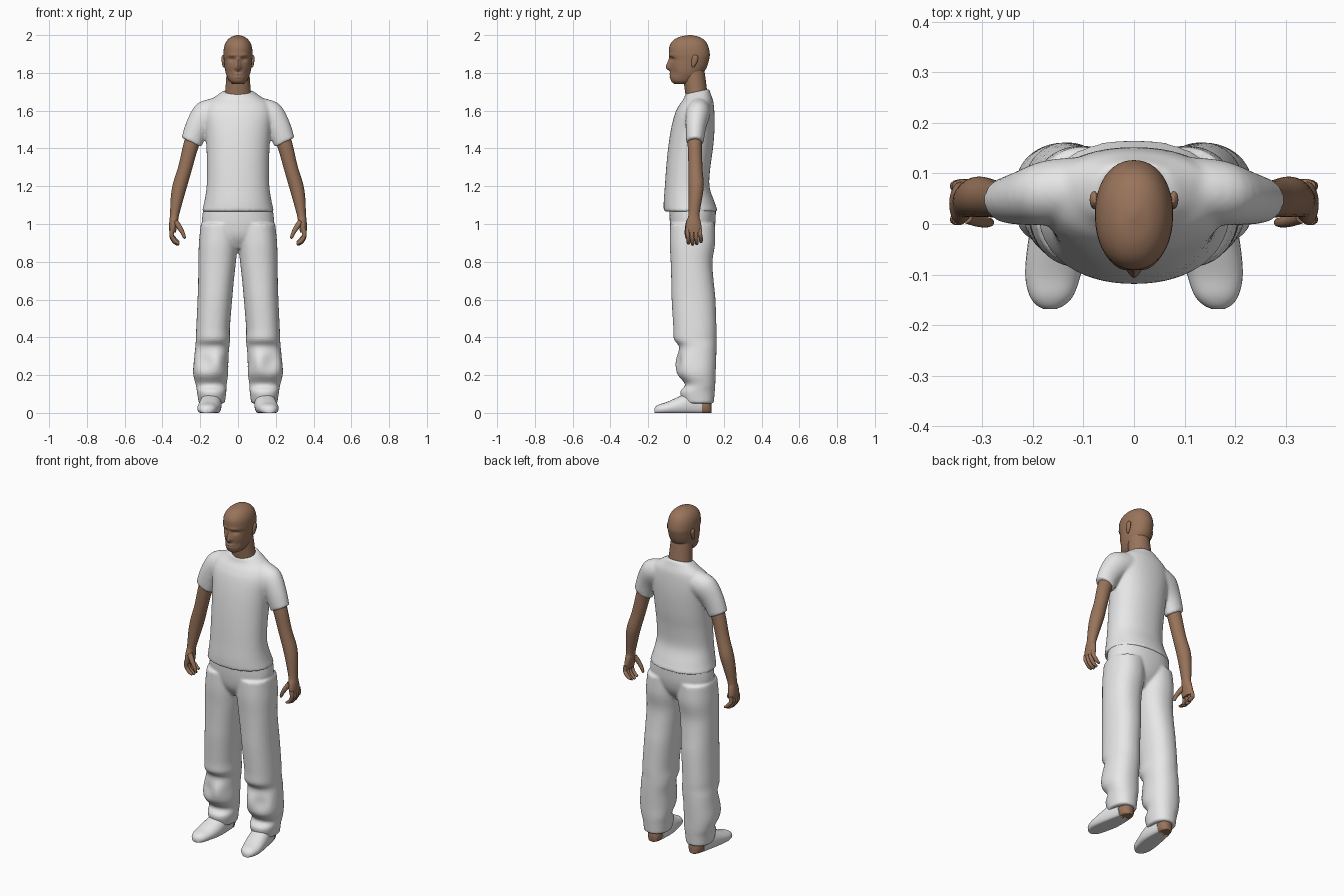
import bpy, bmesh, math
from math import exp, cos, sin, pi


def material(name, rgb):
    m = bpy.data.materials.new(name)
    m.diffuse_color = (*rgb, 1)
    return m


SKIN = material("brown skin", (0.32, 0.175, 0.105))
CLOTH = material("white cloth", (0.8, 0.8, 0.8))


def spline(st, n):
    """Catmull-Rom refinement of a list of number tuples."""
    out = []
    for i in range(len(st) - 1):
        p = [st[max(i - 1, 0)], st[i], st[i + 1], st[min(i + 2, len(st) - 1)]]
        for k in range(n):
            t = k / n
            out.append(tuple(0.5 * (2 * b + (c - a) * t + (2 * a - 5 * b + 4 * c - d) * t * t
                                    + (3 * b - a - 3 * c + d) * t ** 3) for a, b, c, d in zip(*p)))
    return out + [tuple(st[-1])]


def span(z, xi, xo, yf, yb):
    """Horizontal section given by its extents."""
    return ((xi + xo) / 2, (yf + yb) / 2, z, (xo - xi) / 2, (yb - yf) / 2, 0)


def power(v, e):
    return math.copysign(abs(v) ** e, v)


def rings(st, n=4, seg=32, e=1.0):
    """Rings (cx, cy, cz, rx, ry, tilt) along a limb or body."""
    out = []
    for cx, cy, cz, rx, ry, t in spline(st, n):
        ring = []
        for k in range(seg):
            u, v = power(cos(2 * pi * k / seg), e), power(sin(2 * pi * k / seg), e)
            ring.append((cx + rx * u * cos(t), cy + ry * v, cz + rx * u * sin(t)))
        out.append(ring)
    return out


def loft(bm, rs, side=1):
    vs = [[bm.verts.new((x * side, y, z)) for x, y, z in r] for r in rs]
    n = len(vs[0])
    for a, b in zip(vs, vs[1:]):
        for k in range(n):
            bm.faces.new((a[k], a[(k + 1) % n], b[(k + 1) % n], b[k]))
    bm.faces.new(vs[0])
    bm.faces.new(vs[-1])


def finish(name, bm, mat, remesh=0, smooth=6):
    bmesh.ops.recalc_face_normals(bm, faces=bm.faces)
    me = bpy.data.meshes.new(name)
    bm.to_mesh(me)
    bm.free()
    me.materials.append(mat)
    ob = bpy.data.objects.new(name, me)
    bpy.context.collection.objects.link(ob)
    bpy.context.view_layer.objects.active = ob
    ob.select_set(True)
    bpy.ops.object.shade_smooth_by_angle(angle=math.radians(50))
    ob.select_set(False)
    if remesh:
        r = ob.modifiers.new("merge", 'REMESH')
        r.mode, r.voxel_size, r.use_smooth_shade = 'VOXEL', remesh, True
        s = ob.modifiers.new("soften", 'SMOOTH')
        s.factor, s.iterations = 0.5, smooth
    return ob


# Head with sculpted face
head = [(1.742, .03, -.062, .02), (1.755, .045, -.077, .05), (1.775, .056, -.083, .075),
        (1.80, .065, -.083, .092), (1.83, .071, -.083, .110), (1.87, .075, -.084, .122),
        (1.90, .077, -.090, .126), (1.94, .073, -.088, .118), (1.97, .059, -.070, .101),
        (1.99, .036, -.036, .07), (2.0, .006, .012, .03)]
bm = bmesh.new()
loft(bm, rings([span(z, -w, w, f, b) for z, w, f, b in head], 6, 72, 0.93))
for v in bm.verts:
    x, y, z = abs(v.co.x), v.co.y, v.co.z
    if y < 0:
        nose = max(0, min((1.89 - z) / .055, (z - 1.805) / .02, 1))
        wide = .009 + .007 * nose
        dy = -.024 * nose * exp(-(x / wide) ** 2)
        dy += .011 * exp(-((x - .032) / .017) ** 2 - ((z - 1.872) / .011) ** 2)
        dy -= .005 * exp(-((x - .03) / .025) ** 2 - ((z - 1.893) / .008) ** 2)
        dy -= .007 * exp(-(x / .022) ** 2 - ((z - 1.786) / .011) ** 2)
        dy += .006 * exp(-(x / .026) ** 2 - ((z - 1.785) / .004) ** 2)
        dy += .006 * exp(-((x - .045) / .015) ** 2 - ((z - 1.80) / .02) ** 2)
        v.co.y += dy
finish("head", bm, SKIN)

bm = bmesh.new()
loft(bm, rings([span(1.60, -.08, .08, .01, .12), span(1.70, -.068, .068, -.005, .112),
                span(1.75, -.064, .064, -.012, .106), span(1.81, -.06, .06, -.02, .098)]))
finish("neck", bm, SKIN)

# Ears
bm = bmesh.new()
for s in (1, -1):
    loft(bm, rings([(.073, .036, 1.828, .003, .004, 0), (.076, .040, 1.84, .007, .010, 0),
                    (.078, .046, 1.865, .009, .017, 0), (.079, .049, 1.885, .008, .015, 0),
                    (.077, .048, 1.895, .003, .006, 0)], 4, 16), s)
finish("ears", bm, SKIN)

# Arms, with palms, fingers and thumbs
arm = [(.215, .05, 1.50, .045, .04, .5), (.248, .047, 1.42, .041, .038, .42),
       (.279, .05, 1.30, .037, .037, .3), (.306, .054, 1.21, .038, .04, .25),
       (.322, .05, 1.14, .034, .036, .2), (.336, .042, 1.05, .024, .029, .1),
       (.340, .040, 1.02, .023, .036, 0), (.344, .040, .985, .021, .042, 0),
       (.346, .042, .955, .017, .040, 0)]
bm = bmesh.new()
for s in (1, -1):
    loft(bm, rings(arm, 4, 24), s)
    for i in range(4):
        y, d = .009 + .022 * i, (.006, 0, .003, .014)[i]
        loft(bm, rings([(.347, y, .975, .012, .011, 0), (.352, y, .945, .012, .011, .2),
                        (.345, y + .003, .918 + d, .0115, .0105, -.4),
                        (.328, y + .004, .898 + d, .010, .010, -.8),
                        (.312, y + .004, .890 + d, .006, .007, -1.1)], 3, 12), s)
    loft(bm, rings([(.332, .018, 1.015, .015, .017, -.5), (.312, .008, .985, .014, .013, -.5),
                    (.294, .004, .955, .011, .011, -.4), (.284, .003, .930, .008, .008, -.3),
                    (.281, .003, .922, .003, .003, -.3)], 3, 12), s)
finish("arms_and_hands", bm, SKIN)

# Shirt: body and sleeves merged into one soft surface
body = [(1.065, .192, -.118, .170), (1.12, .178, -.118, .150), (1.20, .166, -.112, .124),
        (1.30, .164, -.105, .129), (1.40, .167, -.095, .143), (1.50, .174, -.080, .151),
        (1.58, .182, -.060, .151), (1.64, .165, -.035, .145), (1.675, .120, -.012, .132),
        (1.703, .080, -.006, .122)]
sleeve = [(.10, .068, 1.60, .075, .065, 1.1), (.17, .062, 1.575, .077, .064, .9),
          (.216, .052, 1.51, .066, .054, .6), (.247, .047, 1.432, .058, .046, .46)]
bm = bmesh.new()
loft(bm, rings([span(z, -w, w, f, b) for z, w, f, b in body], 4, 48, 0.92))
for v in bm.verts:  # lower the neckline at the front
    v.co.z += (v.co.y - .065) * .22 * max(0, min(1, (v.co.z - 1.60) / .1))
for s in (1, -1):
    loft(bm, rings(sleeve, 4, 32), s)
finish("shirt", bm, CLOTH, 0.008)

# Trousers: hips and two wide legs merged
hips = [(.87, .05, -.035, .09), (.93, .15, -.072, .135), (1.0, .190, -.085, .155),
        (1.09, .182, -.088, .158)]
leg = [(1.0, .0, .197, -.083, .152), (.90, .001, .207, -.086, .154), (.80, .011, .209, -.081, .140),
       (.70, .022, .211, -.078, .146), (.60, .031, .214, -.076, .156), (.45, .043, .221, -.067, .161),
       (.39, .042, .223, -.064, .161), (.35, .046, .226, -.036, .161), (.29, .051, .232, -.046, .160),
       (.21, .052, .238, -.048, .157), (.15, .060, .224, -.004, .155), (.11, .062, .217, -.032, .152),
       (.05, .070, .208, -.012, .147)]
bm = bmesh.new()
loft(bm, rings([span(z, -w, w, f, b) for z, w, f, b in hips], 4, 48, 0.92))
for s in (1, -1):
    rs = rings([span(*p) for p in leg], 4, 48, 0.9)
    # knee and shin creases on the front
    rs = [[(x, y + .012 * exp(-((z - .27) / .05) ** 2) * sin((x - .14) * 45)
            * max(0, min(1, (.06 - y) / .06)), z) for x, y, z in r] for r in rs]
    loft(bm, rs, s)
finish("trousers", bm, CLOTH, 0.008, 4)


# Shoes and bare heels: flat-soled sections along y
def foot(bm, st, s):
    rs = []
    for y, cx, w, h in spline(st, 4):
        rs.append([(cx + w * power(cos(a), .85), y, max(0.0, h * (.4 + .6 * sin(a))))
                   for a in (2 * pi * k / 28 for k in range(28))])
    loft(bm, rs, s)


shoe = [(-.168, .166, .012, .022), (-.160, .165, .028, .034), (-.14, .163, .044, .046),
        (-.10, .160, .055, .058), (-.04, .150, .060, .085), (.02, .143, .056, .11),
        (.085, .138, .046, .11)]
heel = [(.07, .138, .044, .09), (.105, .136, .040, .085), (.125, .135, .030, .075),
        (.135, .135, .014, .05)]
for name, st, mat in (("shoes", shoe, CLOTH), ("heels", heel, SKIN)):
    bm = bmesh.new()
    for s in (1, -1):
        foot(bm, st, s)
    bmesh.ops.remove_doubles(bm, verts=bm.verts, dist=1e-5)
    finish(name, bm, mat)
